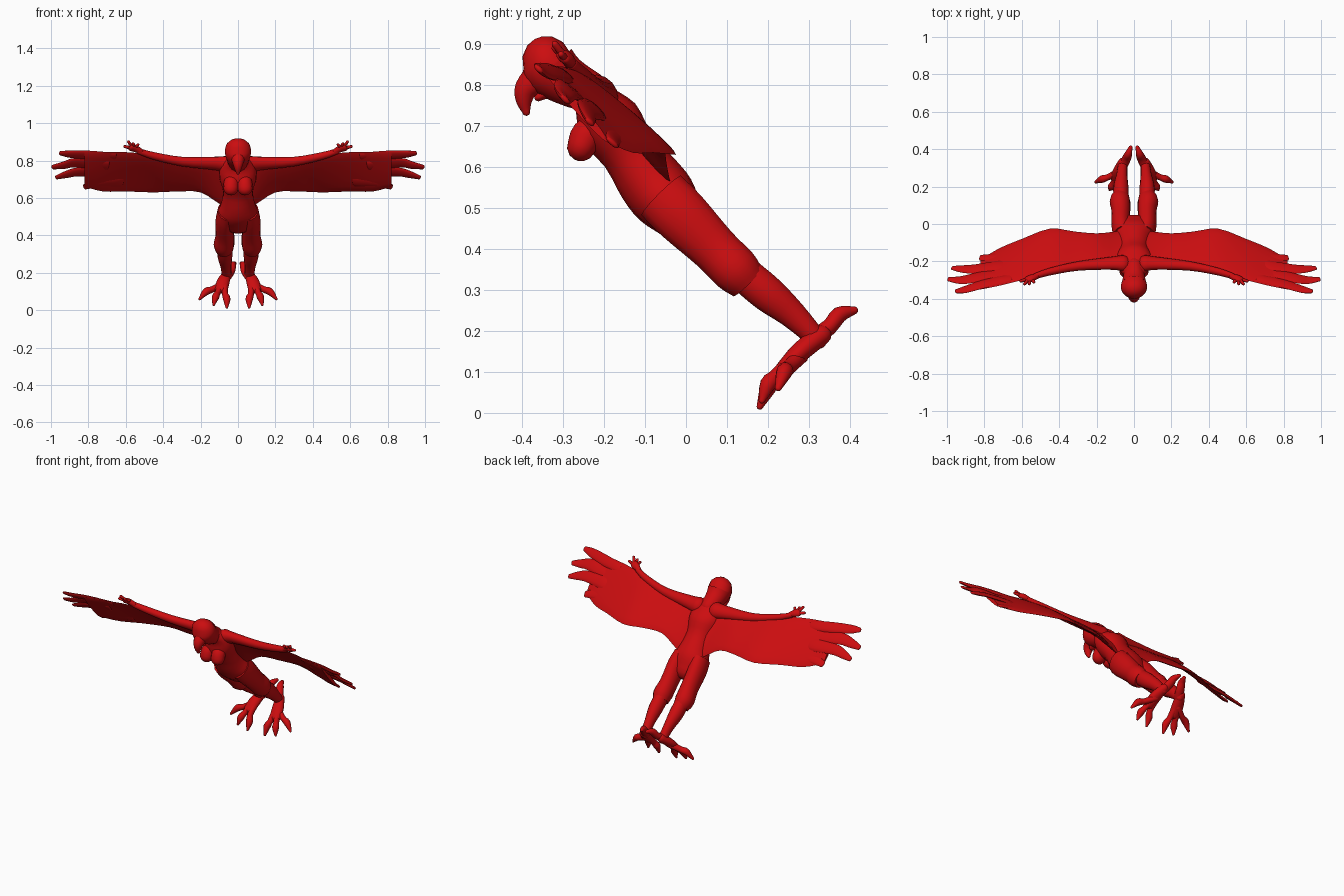
import bpy
import math
from mathutils import Vector

default_cube = bpy.data.objects.get("Cube")
if default_cube:
    bpy.data.objects.remove(default_cube, do_unlink=True)

UNIT = 0.01  # all sizes below are in hundredths
X_AXIS = Vector((1, 0, 0))
BACK = Vector((0, 0.75, 0.66))  # direction out of the sloping back

red = bpy.data.materials.new("red")
red.use_nodes = True
red.diffuse_color = (0.6, 0.004, 0.005, 1)
red.node_tree.nodes["Principled BSDF"].inputs["Base Color"].default_value = red.diffuse_color


def spline(stations, steps):
    """Smooth a list of equal-length tuples with a Catmull-Rom spline."""
    pts = [Vector(s) for s in stations]
    padded = [pts[0] * 2 - pts[1]] + pts + [pts[-1] * 2 - pts[-2]]
    result = []
    for a, b, c, d in zip(padded, padded[1:], padded[2:], padded[3:]):
        for k in range(steps):
            t = k / steps
            result.append((b * 2 + (c - a) * t + (a * 2 - b * 5 + c * 4 - d) * t * t
                           + (b * 3 - a - c * 3 + d) * t ** 3) / 2)
    return result + [pts[-1]]


def skin(name, rings, mirror):
    """Cover a row of rings with faces and close both ends."""
    n = len(rings[0])
    verts = [p for ring in rings for p in ring]
    faces = [(r * n + i, r * n + (i + 1) % n, (r + 1) * n + (i + 1) % n, (r + 1) * n + i)
             for r in range(len(rings) - 1) for i in range(n)]
    faces.append(tuple(reversed(range(n))))
    faces.append(tuple(range(len(verts) - n, len(verts))))
    mesh = bpy.data.meshes.new(name)
    mesh.from_pydata(verts, [], faces)
    mesh.materials.append(red)
    obj = bpy.data.objects.new(name, mesh)
    bpy.context.collection.objects.link(obj)
    bpy.ops.object.select_all(action="DESELECT")
    obj.select_set(True)
    bpy.context.view_layer.objects.active = obj
    bpy.ops.object.mode_set(mode="EDIT")
    bpy.ops.mesh.select_all(action="SELECT")
    bpy.ops.mesh.normals_make_consistent(inside=False)
    bpy.ops.object.mode_set(mode="OBJECT")
    bpy.ops.object.shade_smooth_by_angle(angle=math.radians(50))
    if mirror:
        obj.modifiers.new("Mirror", "MIRROR")
    return obj


def ellipse(center, u, v, sides):
    angles = [math.tau * i / sides for i in range(sides)]
    return [center + u * math.cos(a) + v * math.sin(a) for a in angles]


def tube(name, stations, ref=X_AXIS, mirror=True, rounded=True, sides=14, steps=3):
    """Loft ellipses along stations of (x, y, z, radius along ref, other radius)."""
    path = spline([[c * UNIT for c in s] for s in stations], steps)
    centers = [Vector(p[:3]) for p in path]
    rings = []
    last = len(path) - 1
    for i, p in enumerate(path):
        t = (centers[min(i + 1, last)] - centers[max(i - 1, 0)]).normalized()
        u = (ref - t * ref.dot(t)).normalized()
        v = t.cross(u)
        ring = ellipse(centers[i], u * p[3], v * p[4], sides)
        caps = []
        if rounded and i in (0, last):
            out = t * min(p[3], p[4]) * (1 if i else -1)
            for angle in (0.5, 1.0, 1.4):
                k = math.cos(angle)
                caps.append(ellipse(centers[i] + out * math.sin(angle), u * p[3] * k, v * p[4] * k, sides))
        rings += [ring] + caps if i else caps[::-1] + [ring]
    return skin(name, rings, mirror)


# Torso, neck and the hips below the waist
tube("torso", [(0, -27, 81, 5, 4), (0, -23, 77, 9, 5), (0, -19, 71, 10, 8), (0, -14, 64, 8, 7),
               (0, -9, 57, 9, 8), (0, -5, 52, 11, 8), (0, -1, 47, 10, 6)], mirror=False, sides=20)

# Head with hair sweeping into the nape
tube("head", [(0, -34, 86, 7, 6), (0, -33, 84, 7, 7), (0, -29, 81, 6, 6), (0, -23, 78, 5, 5)],
     mirror=False, sides=20)

# Hooked beak
tube("beak", [(0, -36, 82, 4, 4), (0, -39, 79, 3, 3), (0, -39.5, 76, 2, 2), (0, -39, 73.5, 1, 1)],
     mirror=False)
tube("lower_beak", [(0, -33, 79, 3, 2), (0, -36, 77, 2, 1)], mirror=False)

# Bust
tube("bust", [(3, -20, 72, 4, 3), (3.6, -24, 68, 4, 4), (3.8, -25.5, 65, 4, 3.6)])

# Feathered thighs with an open cuff, and slimmer shins
tube("thighs", [(6, -6, 53, 5, 7), (7, -1, 48, 5, 7), (7, 7, 40, 5, 6), (7.5, 12, 35, 5.5, 6),
                (7, 15, 32, 4.5, 5)], rounded=False)
tube("shins", [(7, 14, 34, 4, 4.5), (7, 20, 29, 4, 4.5), (6.5, 26, 24, 3, 3.5), (6, 32, 18, 2.5, 2.5)])

# Talons: one toe behind, three splayed in front
tube("hind_toes", [(6, 31, 18, 2.5, 2.5), (4, 35, 21, 2.5, 2), (3, 37.5, 24, 2, 2), (1.8, 41, 25, 1, 1)])
tube("foot_soles", [(6, 33, 19, 2.5, 2.5), (8, 28, 15, 3.5, 2.5), (9, 24, 11, 3.5, 2)])
toes = {
    "inner_toes": [(7, 27, 14, 2, 2), (7, 22, 9, 1.6, 1.8), (6, 20, 6, 2, 2), (6, 18, 1.5, .7, .8)],
    "middle_toes": [(9, 26, 13, 2, 2), (11, 22, 9, 1.6, 1.8), (12, 20, 7, 2, 2), (13, 18.5, 3, .7, .8)],
    "outer_toes": [(8, 28, 14, 2, 2), (14, 25, 11, 1.6, 1.8), (17, 24, 10, 2, 2), (20.5, 22.5, 6, .7, .8)],
}
for toe_name, stations in toes.items():
    tube(toe_name, stations)

# Arms along the leading edge of the wings
tube("arms", [(6, -21, 78, 4, 5), (12, -21, 78.5, 3, 4), (30, -22.5, 79.5, 2.4, 2.6),
              (45, -25.5, 82.5, 2, 2), (53, -28, 85, 1.6, 1.5)], ref=BACK)

# Hands and short fingers
tube("hands", [(52, -28, 85, 1.5, 1.4), (55, -29, 86.5, 1.6, 2.2), (57, -30, 87, 1.4, 2.2)], ref=BACK)
finger_tips = [(53.5, -31, 88.5), (56, -32, 89), (58.5, -32, 90), (60.5, -30.5, 87.5)]
for number, tip in enumerate(finger_tips):
    tube(f"fingers_{number + 1}", [(55 + number * .6, -29.5, 86.7, 1, 1), (*tip, .8, .8)],
         ref=BACK, sides=8)


def wing(name, edges):
    """Loft thin lens sections between leading and trailing edge points."""
    rings = []
    for s in spline([[c * UNIT for c in e] for e in edges], 3):
        x, lead, trail = s[0], Vector((s[0], s[1], s[2])), Vector((s[0], s[3], s[4]))
        chord = (lead - trail) / 2
        normal = X_AXIS.cross(chord).normalized() * UNIT
        rings.append(ellipse((lead + trail) / 2, chord, normal * 1.1, 16))
    return skin(name, rings, True)


# Wing surface: x, leading y and z, trailing y and z
wing("wings", [(3, -20, 78, -3, 54), (10, -22, 79, -4, 57), (20, -22, 79, -5, 63), (32, -23, 80, -4, 63.5),
               (45, -26, 83, -2.5, 63), (60, -30, 84.5, -8, 63.5), (72, -33, 84.5, -13, 63.5),
               (82, -35, 84.5, -19, 66)])

# Separated flight feathers at the wing tips
feathers = {
    "first_feathers": [(66, -29, 82, 3, .9), (80, -32, 83, 3.2, .9), (90, -35, 83.5, 2.6, .9), (95, -36, 84, 1.4, .7)],
    "second_feathers": [(70, -26, 77, 4, .9), (86, -29, 79, 3.6, .9), (93, -30, 77.5, 2.8, .9), (99, -29.5, 76.5, 1.5, .7)],
    "third_feathers": [(70, -22, 74, 4, .9), (85, -24, 74, 3.4, .9), (92, -24, 72.5, 2.6, .9), (97, -23.5, 71, 1.4, .7)],
    "fourth_feathers": [(62, -15, 69, 4, .9), (74, -18, 68, 3.4, .9), (82, -18, 66, 2, .7)],
}
CHORD = Vector((0, -0.7, 0.7))
for feather_name, stations in feathers.items():
    tube(feather_name, stations, ref=CHORD, sides=12)
